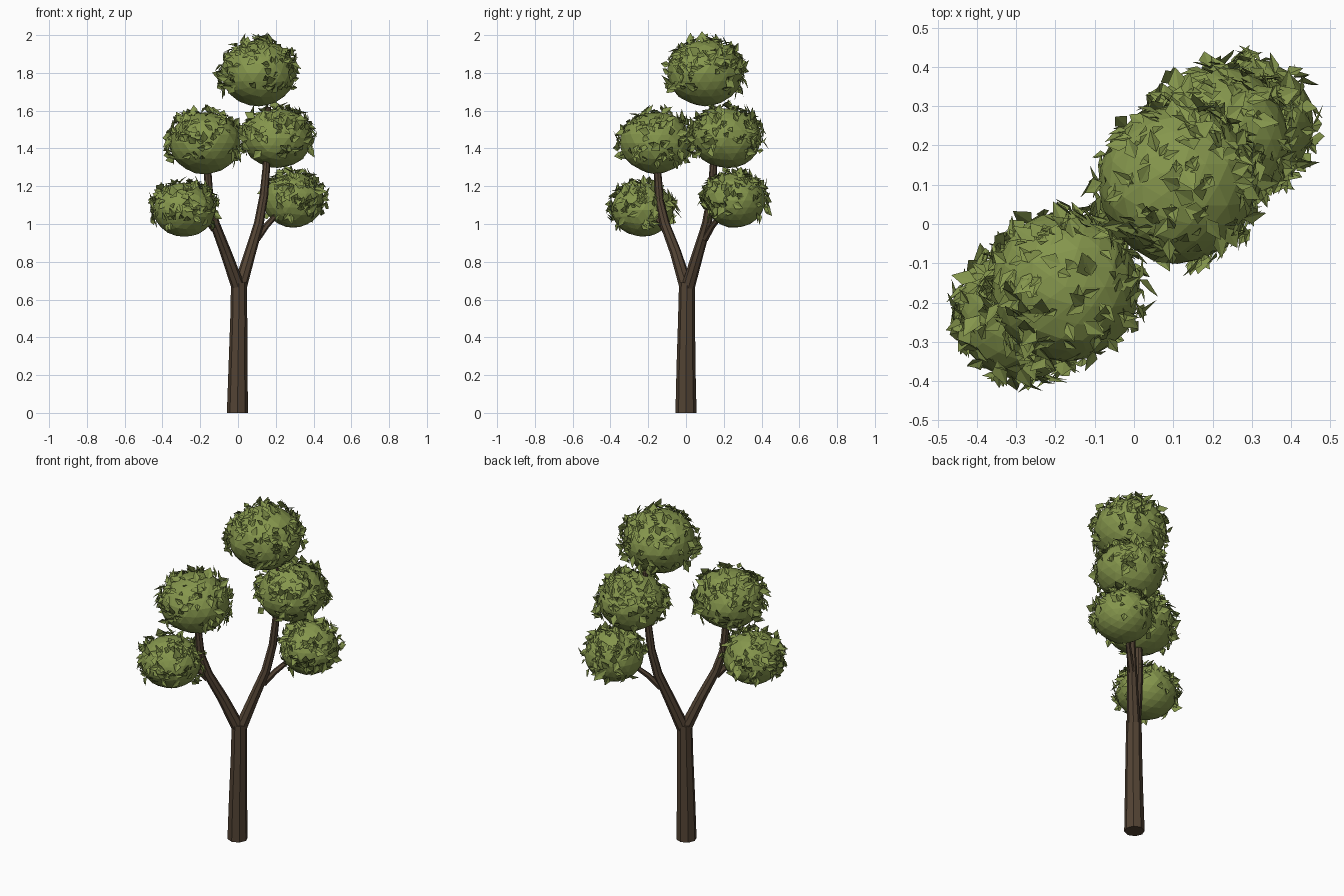
import bpy, bmesh, math, random
from mathutils import Vector, noise

random.seed(7)
cube = bpy.data.objects.get("Cube")
if cube:
    bpy.data.objects.remove(cube, do_unlink=True)


def material(name, color):
    m = bpy.data.materials.new(name)
    m.use_nodes = True
    m.diffuse_color = (*color, 1)
    m.node_tree.nodes["Principled BSDF"].inputs["Base Color"].default_value = (*color, 1)
    return m


bark = material("brown bark", (0.085, 0.056, 0.034))
foliage = material("leaf green", (0.235, 0.305, 0.073))


def finish(bm, name, mat):
    mesh = bpy.data.meshes.new(name)
    bm.to_mesh(mesh)
    bm.free()
    mesh.materials.append(mat)
    obj = bpy.data.objects.new(name, mesh)
    bpy.context.collection.objects.link(obj)
    return obj


def limb(name, points, radii, sides):
    """Tapered tube swept through the points, capped at both ends."""
    bm = bmesh.new()
    pts = [Vector(p) for p in points]
    rings = []
    for i, (p, r) in enumerate(zip(pts, radii)):
        along = (pts[min(i + 1, len(pts) - 1)] - pts[max(i - 1, 0)]).normalized()
        u = Vector((0, 1, 0)).cross(along).normalized()
        v = along.cross(u)
        angles = [math.tau * k / sides for k in range(sides)]
        rings.append([bm.verts.new(p + r * (math.cos(a) * u + math.sin(a) * v)) for a in angles])
    for low, high in zip(rings, rings[1:]):
        for k in range(sides):
            n = (k + 1) % sides
            bm.faces.new((low[k], low[n], high[n], high[k]))
    bm.faces.new(rings[0][::-1])
    bm.faces.new(rings[-1])
    return finish(bm, name, bark)


def crown(name, center, radius, height, leaves):
    """Faceted ball of foliage with pointed leaves scattered in patches."""
    center = Vector(center)
    scale = Vector((radius, radius, height))
    bm = bmesh.new()
    bmesh.ops.create_icosphere(bm, subdivisions=3, radius=1)
    for v in bm.verts:
        v.co = center + v.co * scale * (1 + 0.04 * noise.noise(v.co * 2 + center * 9))
    finish(bm, name, foliage)

    bm = bmesh.new()
    made = 0
    while made < leaves:
        d = Vector([random.gauss(0, 1) for _ in range(3)]).normalized()
        patch = noise.noise(d * 1.6 + center * 7)
        if d.z < -0.55 or random.random() > 0.55 + 0.35 * d.z + patch - max(0, d.z - 0.6):
            continue
        # Each leaf is a folded kite, tilted away from the ball
        side = d.cross(Vector([random.gauss(0, 1) for _ in range(3)])).normalized()
        tip = (d.cross(side) + d * random.uniform(0.1, 0.9)).normalized()
        normal = side.cross(tip)
        length = random.uniform(0.04, 0.075)
        width = length * random.uniform(0.25, 0.4)
        root = center + d * scale * 0.99
        middle = root + tip * length * 0.4
        a = bm.verts.new(root)
        b = bm.verts.new(middle + side * width + normal * 0.006)
        c = bm.verts.new(root + tip * length)
        e = bm.verts.new(middle - side * width + normal * 0.006)
        bm.faces.new((a, b, c))
        bm.faces.new((a, c, e))
        made += 1
    finish(bm, name + "_leaves", foliage)


# Trunk
limb("trunk", [(-0.003, 0, 0), (0, 0, 0.25), (0.004, 0.003, 0.5), (0.005, 0.005, 0.69)],
     [0.056, 0.05, 0.045, 0.042], 8)

# Two main branches forking from the trunk top
limb("left_branch", [(0.16, 0.16, 1.62), (0.15, 0.145, 1.3), (0.137, 0.135, 1.15),
                     (0.11, 0.11, 1.0), (0.065, 0.065, 0.85), (0.012, 0.012, 0.67)][::-1],
     [0.036, 0.03, 0.026, 0.023, 0.02, 0.014], 8)
limb("right_branch", [(0, 0, 0.67), (-0.065, -0.055, 0.85), (-0.122, -0.112, 1.0),
                      (-0.152, -0.14, 1.12), (-0.16, -0.15, 1.27), (-0.165, -0.155, 1.4)],
     [0.036, 0.03, 0.026, 0.023, 0.02, 0.015], 8)

# Twigs reaching the low crowns
limb("left_twig", [(0.1, 0.1, 0.92), (0.15, 0.14, 0.99), (0.24, 0.22, 1.09)],
     [0.018, 0.016, 0.012], 6)
limb("right_twig", [(-0.125, -0.112, 0.97), (-0.17, -0.15, 1.03), (-0.25, -0.21, 1.08)],
     [0.018, 0.016, 0.012], 6)

# Foliage crowns
crown("top_crown", (0.11, 0.1, 1.8), 0.2, 0.175, 230)
crown("left_middle_crown", (0.21, 0.215, 1.455), 0.185, 0.158, 210)
crown("right_middle_crown", (-0.175, -0.16, 1.43), 0.19, 0.163, 210)
crown("left_low_crown", (0.295, 0.26, 1.125), 0.16, 0.145, 180)
crown("right_low_crown", (-0.285, -0.23, 1.075), 0.165, 0.143, 180)
